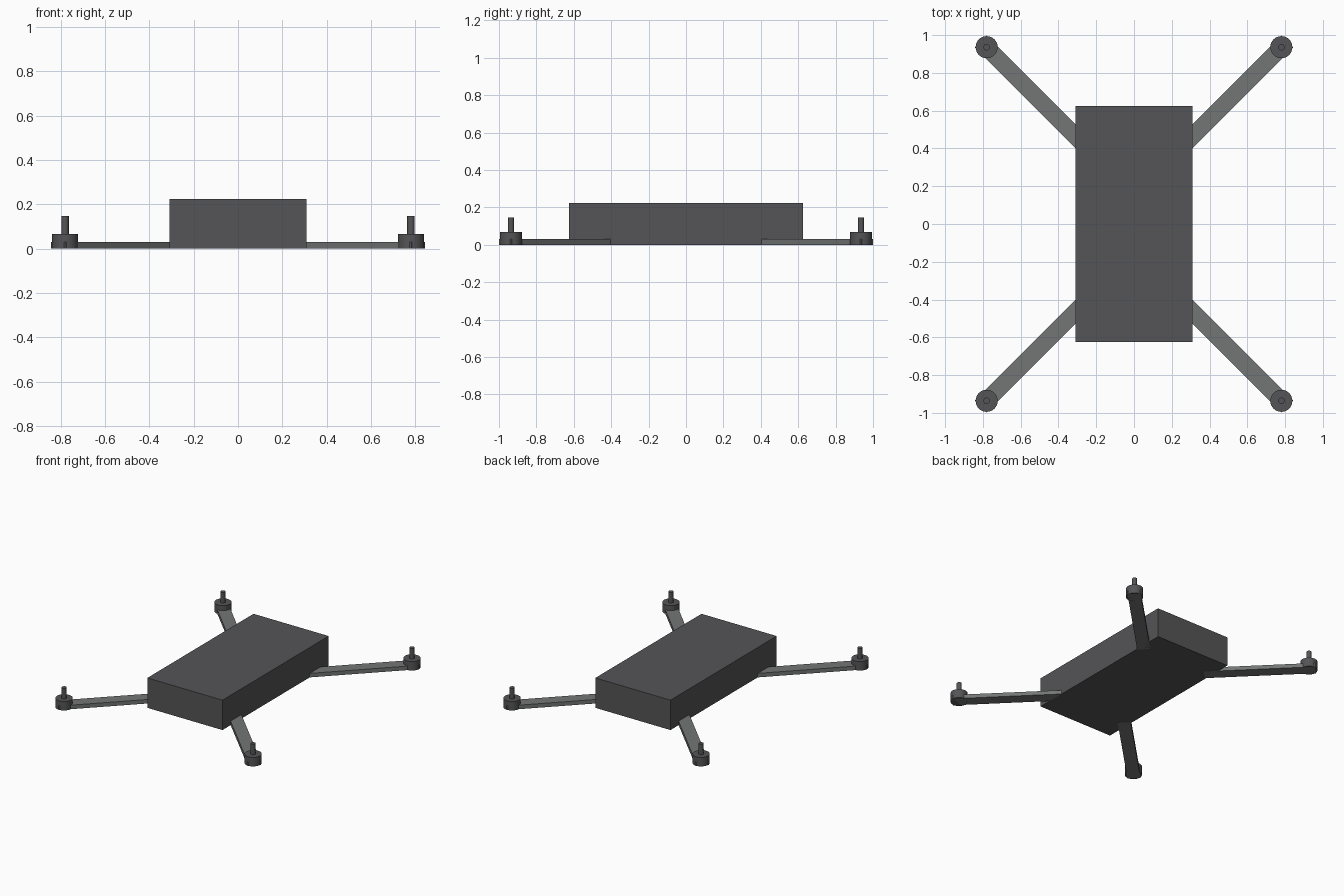
import bpy
from math import radians, sqrt, atan2

if "Cube" in bpy.data.objects:
    bpy.data.objects.remove(bpy.data.objects["Cube"])

MX, MY = 0.78, 0.936      # motor position
ARM_W, ARM_H = 0.09, 0.03


def material(name, rgb):
    m = bpy.data.materials.new(name)
    m.diffuse_color = (*rgb, 1)
    m.use_nodes = True
    m.node_tree.nodes["Principled BSDF"].inputs["Base Color"].default_value = m.diffuse_color
    return m


dark = material("dark_grey", (0.09, 0.09, 0.095))
light = material("arm_grey", (0.17, 0.18, 0.175))


def box(name, loc, size, mat, angle=0):
    bpy.ops.mesh.primitive_cube_add(size=1, location=loc, rotation=(0, 0, angle))
    o = bpy.context.object
    o.name = name
    o.scale = size
    bpy.ops.object.transform_apply(location=False, rotation=False, scale=True)
    o.data.materials.append(mat)
    return o


def cylinder(name, x, y, z0, z1, r):
    bpy.ops.mesh.primitive_cylinder_add(vertices=32, radius=r, depth=z1 - z0,
                                        location=(x, y, (z0 + z1) / 2))
    o = bpy.context.object
    o.name = name
    o.data.materials.append(dark)
    bpy.ops.object.shade_smooth_by_angle(angle=radians(30))
    return o


# Main body
box("body", (0, 0, 0.1115), (0.62, 1.252, 0.223), dark)

# Four diagonal arms, each with a motor and shaft at the tip
for side, sx in (("left", -1), ("right", 1)):
    for end, sy in (("front", -1), ("back", 1)):
        tag = f"{end}_{side}"
        d = 1 / sqrt(2)
        inner, outer = -0.72, 0.044   # along the arm, measured from the motor
        mid = (inner + outer) / 2 * d
        box(f"{tag}_arm", (sx * (MX + mid), sy * (MY + mid), ARM_H / 2),
            (outer - inner, ARM_W, ARM_H), light, atan2(sy, sx))
        cylinder(f"{tag}_motor", sx * MX, sy * MY, 0, 0.067, 0.0585)
        cylinder(f"{tag}_shaft", sx * MX, sy * MY, 0.06, 0.146, 0.017)
